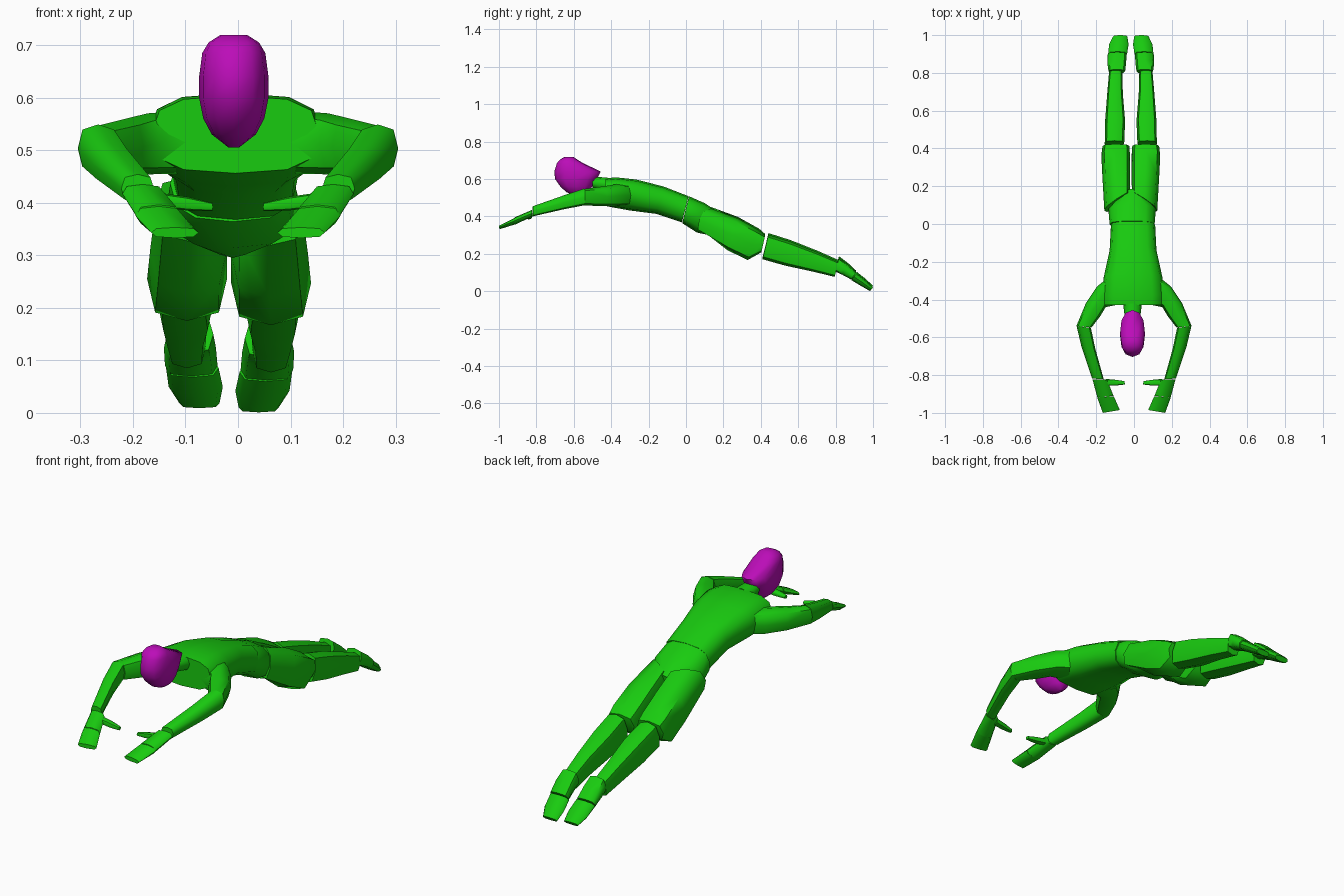
import bpy, bmesh, math
from mathutils import Vector


def material(name, rgb):
    m = bpy.data.materials.new(name)
    m.diffuse_color = (*rgb, 1)
    return m


GREEN = material("green", (0.0095, 0.6, 0.005))
PURPLE = material("purple", (0.5, 0.004, 0.48))


def loft(name, sections, mat=GREEN, cx=0.0, side=1, n=12, power=0.8, lift=0.0):
    """Each section: outer x, y, inner x, y, mid z, then half 'up' vector dy, dz."""
    bm = bmesh.new()
    rings = []
    for xo, yo, xi, yi, z, dy, dz in sections:
        mid = Vector(((xo + xi) / 2, (yo + yi) / 2, z + lift))
        u = Vector(((xo - xi) / 2, (yo - yi) / 2, 0))
        v = Vector((0, dy, dz))
        ring = []
        for i in range(n):
            a = 2 * math.pi * i / n
            c, s = math.cos(a), math.sin(a)
            p = mid + u * math.copysign(abs(c) ** power, c) + v * math.copysign(abs(s) ** power, s)
            ring.append(bm.verts.new((cx + side * p.x, p.y, p.z)))
        rings.append(ring)
    for a, b in zip(rings, rings[1:]):
        for i in range(n):
            j = (i + 1) % n
            bm.faces.new((a[i], a[j], b[j], b[i]))
    bm.faces.new(rings[0])
    bm.faces.new(rings[-1])
    bmesh.ops.recalc_face_normals(bm, faces=bm.faces)
    me = bpy.data.meshes.new(name)
    bm.to_mesh(me)
    bm.free()
    me.materials.append(mat)
    ob = bpy.data.objects.new(name, me)
    bpy.context.collection.objects.link(ob)
    bpy.ops.object.select_all(action='DESELECT')
    ob.select_set(True)
    bpy.context.view_layer.objects.active = ob
    bpy.ops.object.shade_smooth_by_angle(angle=math.radians(58))


def centred(rows):
    """Rows of half width, y, z, dy, dz become full sections."""
    return [(w, y, -w, y, z, dy, dz) for w, y, z, dy, dz in rows]


# Trunk
loft("torso", centred([
    (0.160, -0.43, 0.530, 0.0, 0.074),
    (0.165, -0.38, 0.528, 0.005, 0.081),
    (0.155, -0.28, 0.514, 0.015, 0.083),
    (0.124, -0.14, 0.487, 0.020, 0.073),
    (0.117, -0.004, 0.438, 0.018, 0.070)]), cx=-0.005, power=0.7)
loft("pelvis", centred([
    (0.119, -0.002, 0.436, 0.018, 0.072),
    (0.126, 0.08, 0.392, 0.022, 0.078),
    (0.040, 0.165, 0.355, 0.020, 0.060)]), cx=-0.01, power=0.75)

# Neck and head
loft("neck", centred([
    (0.05, -0.42, 0.570, 0.0, 0.038),
    (0.04, -0.50, 0.582, 0.0, 0.030)]), cx=-0.008, n=8)
loft("head", centred([
    (0.010, -0.560, 0.505, 0.02, 0),
    (0.042, -0.580, 0.530, 0.060, 0),
    (0.058, -0.587, 0.560, 0.085, 0),
    (0.066, -0.588, 0.600, 0.112, 0),
    (0.066, -0.580, 0.640, 0.124, 0),
    (0.060, -0.620, 0.685, 0.070, 0),
    (0.048, -0.628, 0.705, 0.045, 0),
    (0.026, -0.625, 0.719, 0.022, 0)]), PURPLE, cx=-0.008, power=0.85)

# Arms with flat hands
ARM = {
    "upper_arm": [(0.120, -0.27, 0.10, -0.43, 0.515, 0, 0.060),
                  (0.195, -0.33, 0.15, -0.44, 0.512, 0, 0.058),
                  (0.255, -0.42, 0.18, -0.49, 0.507, 0, 0.052),
                  (0.305, -0.54, 0.225, -0.548, 0.503, 0, 0.044)],
    "forearm": [(0.304, -0.54, 0.228, -0.55, 0.504, 0, 0.045),
                (0.278, -0.65, 0.205, -0.66, 0.475, 0, 0.037),
                (0.222, -0.818, 0.160, -0.822, 0.427, 0, 0.027)],
    "palm": [(0.220, -0.822, 0.142, -0.825, 0.417, 0, 0.018),
             (0.194, -0.918, 0.108, -0.91, 0.376, 0, 0.020)],
    "fingers": [(0.195, -0.918, 0.107, -0.912, 0.375, 0, 0.018),
                (0.165, -1.0, 0.075, -0.985, 0.343, 0, 0.010)],
    "thumb": [(0.150, -0.82, 0.150, -0.855, 0.405, 0, 0.014),
              (0.095, -0.825, 0.095, -0.855, 0.398, 0, 0.013),
              (0.050, -0.832, 0.048, -0.850, 0.392, 0, 0.008)],
}

# Legs with pointed feet
LEG = {
    "thigh": [(0.140, 0.07, 0.006, 0.16, 0.380, 0.020, 0.062),
              (0.150, 0.245, 0.004, 0.255, 0.304, 0.028, 0.085),
              (0.156, 0.36, 0.004, 0.36, 0.247, 0.030, 0.080),
              (0.150, 0.413, 0.008, 0.413, 0.253, 0.010, 0.045)],
    "shin": [(0.138, 0.425, 0.035, 0.425, 0.237, 0.016, 0.066),
             (0.136, 0.545, 0.030, 0.545, 0.201, 0.015, 0.064),
             (0.125, 0.69, 0.042, 0.69, 0.157, 0.012, 0.052),
             (0.115, 0.805, 0.045, 0.805, 0.118, 0.010, 0.041)],
    "foot": [(0.118, 0.808, 0.030, 0.808, 0.142, 0.010, 0.037),
             (0.124, 0.85, 0.025, 0.85, 0.116, 0.016, 0.027),
             (0.122, 0.897, 0.022, 0.897, 0.082, 0.013, 0.020)],
    "toes": [(0.120, 0.898, 0.020, 0.898, 0.078, 0.015, 0.018),
             (0.115, 0.95, 0.012, 0.95, 0.042, 0.012, 0.015),
             (0.095, 0.992, 0.018, 0.992, 0.011, 0.008, 0.010)],
}

for label, side in (("left", -1), ("right", 1)):
    for part, rows in ARM.items():
        loft(f"{label}_{part}", rows, side=side, n=8, power=0.7)
    for part, rows in LEG.items():
        loft(f"{label}_{part}", rows, cx=-0.017, side=side, n=8, power=0.65,
             lift=0.008 if side < 0 else 0)
